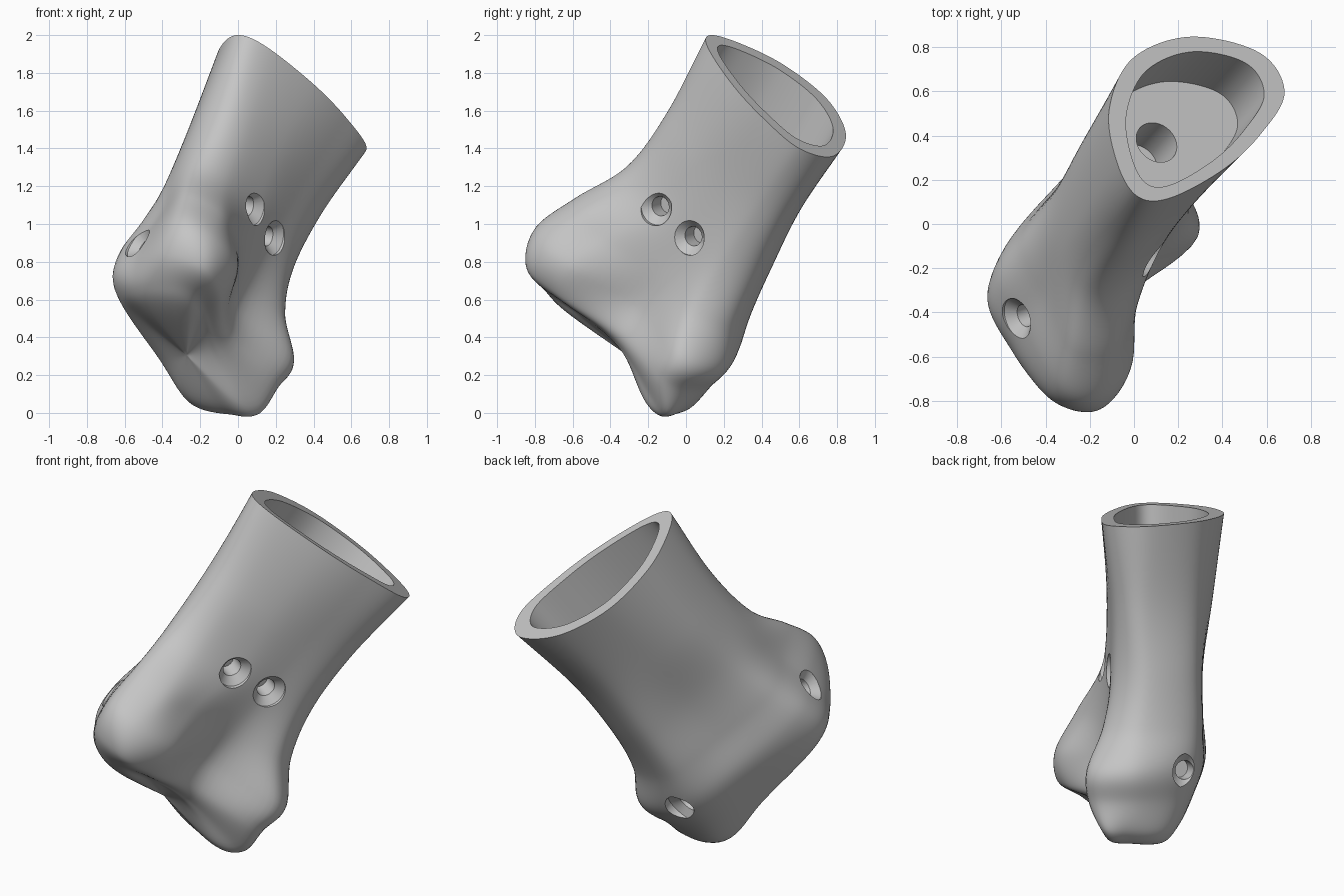
import bpy, bmesh, math
from mathutils import Vector
from mathutils.bvhtree import BVHTree

if "Cube" in bpy.data.objects:
    bpy.data.objects.remove(bpy.data.objects["Cube"])

# Bone frame: wide axis, thick axis and shaft axis
SHAFT = Vector((0.40, 0.45, 0.80)).normalized()
THICK = Vector((0.85, -0.50, -0.14))
THICK = (THICK - SHAFT * THICK.dot(SHAFT)).normalized()
WIDE = THICK.cross(SHAFT).normalized()
STEPS = 10


def to_world(p):
    return WIDE * p[0] + THICK * p[1] + SHAFT * p[2]


def spline(a, b, c, d, s):
    return 0.5 * (2 * b + (c - a) * s + (2 * a - 5 * b + 4 * c - d) * s * s
                  + (3 * b - a - 3 * c + d) * s ** 3)


def smooth_ring(pts):
    n = len(pts)
    return [spline(pts[i - 1], pts[i], pts[(i + 1) % n], pts[(i + 2) % n], k / STEPS)
            for i in range(n) for k in range(STEPS)]


def smooth_rows(rows):
    """Blend the rings into a fine loft along the shaft."""
    first = [2 * a - b for a, b in zip(rows[0], rows[1])]
    last = [2 * a - b for a, b in zip(rows[-1], rows[-2])]
    ext = [first] + rows + [last]
    out = []
    for j in range(1, len(ext) - 2):
        for k in range(STEPS):
            out.append([spline(*q, k / STEPS) for q in zip(*ext[j - 1:j + 3])])
    return out + [rows[-1]]


def skin(name, rows):
    """Join successive rings of points into a closed mesh object."""
    bm = bmesh.new()
    grid = [[bm.verts.new(p) for p in row] for row in rows]
    n = len(rows[0])
    for a, b in zip(grid, grid[1:]):
        for i in range(n):
            j = (i + 1) % n
            bm.faces.new((a[i], a[j], b[j], b[i]))
    bmesh.ops.remove_doubles(bm, verts=bm.verts, dist=1e-5)
    bmesh.ops.recalc_face_normals(bm, faces=bm.faces)
    mesh = bpy.data.meshes.new(name)
    bm.to_mesh(mesh)
    bm.free()
    obj = bpy.data.objects.new(name, mesh)
    bpy.context.collection.objects.link(obj)
    return obj


# Outlines from the cut rim down to the two lobes of the joint end
RIM, FLOOR, BORE = 1.66, 1.36, 1.14
sections = [
    (RIM, [(1.07, -.34), (.99, -.2), (.7, -.03), (.42, .06), (.15, .08),
           (.03, -.1), (.15, -.42), (.42, -.62), (.73, -.62), (.96, -.49)]),
    (1.20, [(1.03, -.27), (.95, -.14), (.71, -.03), (.45, .02), (.2, .03),
            (.08, -.1), (.17, -.4), (.43, -.55), (.72, -.58), (.95, -.44)]),
    (.83, [(1.06, -.23), (.97, -.08), (.72, 0), (.47, .02), (.22, .04),
           (.07, -.1), (.15, -.39), (.43, -.49), (.74, -.54), (.95, -.41)]),
    (.55, [(1.18, -.12), (1.08, .06), (.86, .08), (.5, .03), (.2, .11),
           (.03, -.05), (.12, -.38), (.42, -.48), (.8, -.54), (1.01, -.33)]),
    (.33, [(1.25, -.05), (1.17, .15), (.92, .2), (.52, .04), (.11, .23),
           (-.06, .01), (.07, -.34), (.37, -.48), (.84, -.55), (1.05, -.32)]),
    (.16, [(1.2, -.04), (1.13, .16), (.91, .18), (.52, .08), (.11, .22),
           (-.02, 0), (.09, -.3), (.4, -.43), (.86, -.51), (1.06, -.29)]),
]
rings = [smooth_ring([Vector((u, v, t)) for u, v in pts]) for t, pts in sections]

# Joint end: an uneven outline closing over a shallow saddle
end = [Vector(p) for p in (
    (1.07, -.05, .06), (1.0, .07, .08), (.8, .07, .1), (.5, .04, .08), (.08, .16, 0),
    (.03, .02, -.02), (.1, -.22, -.03), (.4, -.36, .03), (.8, -.44, .07), (1.0, -.25, .05))]
saddle = Vector((.5, -.12, -.005))
inner = []
for p in end:
    q = saddle.lerp(p, .7)
    q.z = p.z - .02 - .1 * abs(q.x - .6)
    inner.append(q)
rings += [smooth_ring(end), smooth_ring(inner)]
rings.append([saddle.copy() for _ in rings[0]])

# Socket in the shaft with a round bore in its floor
centre = Vector((.555, -.27, 0))
bore_centre = Vector((.537, -.305, 0))
up = Vector((0, 0, 1))
lip, floor, bore_top, bore_end, bore_tip = [], [], [], [], []
for p in rings[0]:
    inset = Vector(((p.x - centre.x) * .83, (p.y - centre.y) * .77, 0))
    lip.append(centre + inset + up * RIM)
    floor.append(centre + inset + up * FLOOR)
    bore = bore_centre + inset.normalized() * .1
    bore_top.append(bore + up * FLOOR)
    bore_end.append(bore + up * BORE)
    bore_tip.append(bore_centre + up * BORE)

rows = [bore_tip, bore_end, bore_top, floor, lip] + smooth_rows(rings)
bone = skin("bone_body", [[to_world(p) for p in row] for row in rows])

# Countersunk screw holes: place on the surface and drilling angle
holes = [
    ((.08, -.15, 1.09), 90),
    ((.19, .02, .93), 90),
    ((-.51, -.42, .89), -37),
    ((-.17, .21, .36), 187),
]
probe = bmesh.new()
probe.from_mesh(bone.data)
tree = BVHTree.FromBMesh(probe)
probe.free()

bpy.ops.object.select_all(action='DESELECT')
bpy.context.view_layer.objects.active = bone
bone.select_set(True)
for place, angle in holes:
    a = math.radians(angle)
    out = WIDE * math.cos(a) + THICK * math.sin(a)
    side = out.cross(SHAFT)
    hit = tree.ray_cast(Vector(place) + out * .3, -out)[0] or Vector(place)
    profile = [(0, .08), (.095, .08), (.095, 0), (.052, -.04), (.05, -.13), (0, -.13)]
    turns = [math.tau * i / 40 for i in range(40)]
    cutter = skin("hole_cutter", [
        [hit + out * h + (side * math.cos(w) + SHAFT * math.sin(w)) * r for w in turns]
        for r, h in profile])
    cutter.hide_render = True
    cut = bone.modifiers.new("screw_hole", 'BOOLEAN')
    cut.operation = 'DIFFERENCE'
    cut.solver = 'EXACT'
    cut.object = cutter
    bpy.ops.object.modifier_apply(modifier=cut.name)
    bpy.data.objects.remove(cutter)

# One plain grey material
grey = bpy.data.materials.new("bone grey")
grey.use_nodes = True
colour = (.56, .56, .56, 1)
grey.diffuse_color = colour
grey.node_tree.nodes["Principled BSDF"].inputs["Base Color"].default_value = colour
bone.data.materials.clear()
bone.data.materials.append(grey)
for face in bone.data.polygons:
    face.material_index = 0

bpy.ops.object.shade_smooth_by_angle(angle=math.radians(35))
